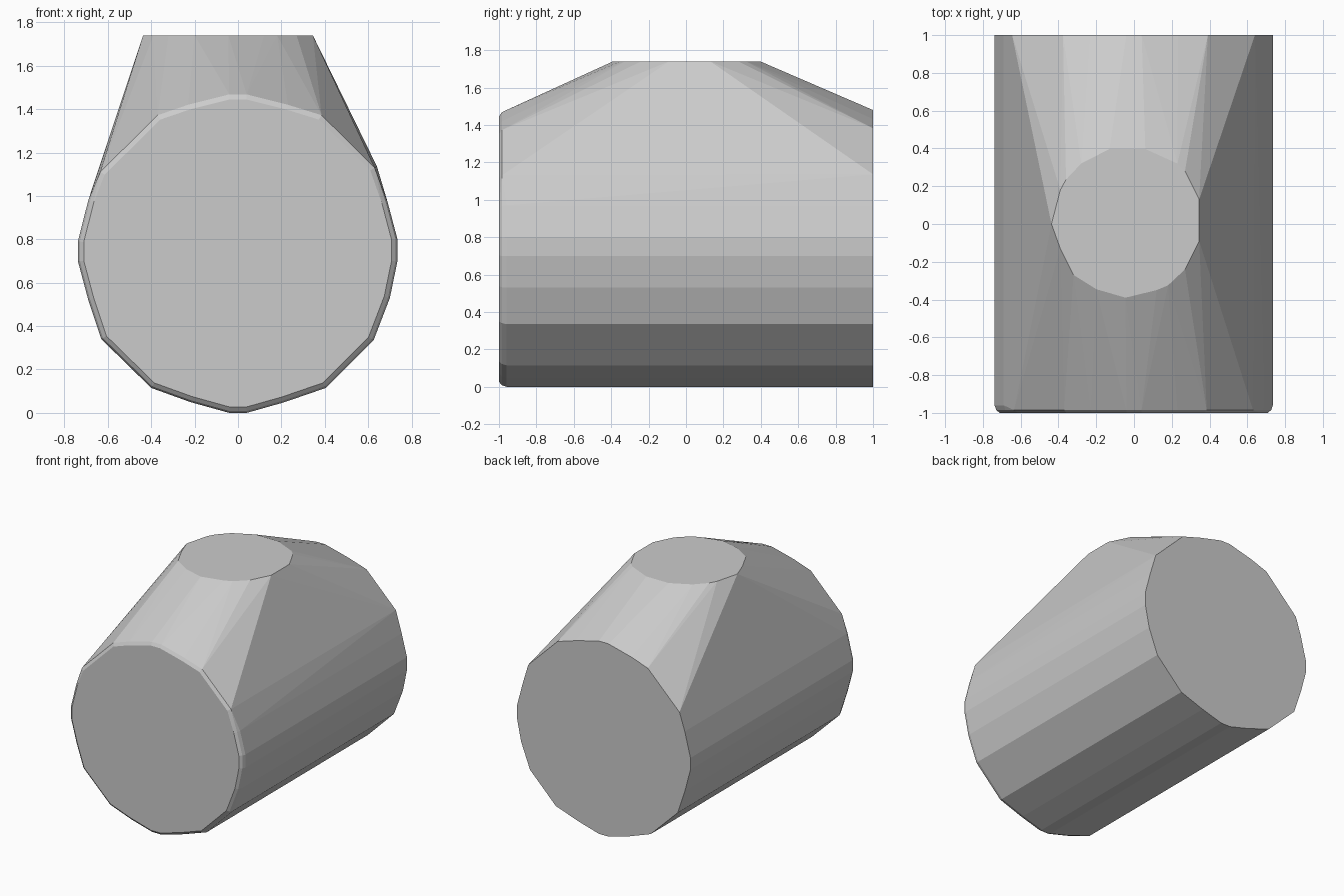
import bpy, bmesh

# Body cross-section (x, z)
body = [(0.04, 1.468), (0.23, 1.42), (0.385, 1.372), (0.63, 1.13), (0.69, 0.97),
        (0.735, 0.80), (0.735, 0.70), (0.70, 0.53), (0.625, 0.335), (0.405, 0.115),
        (0.21, 0.048), (0.04, 0.0), (-0.04, 0.0), (-0.22, 0.05), (-0.40, 0.115),
        (-0.63, 0.34), (-0.69, 0.52), (-0.738, 0.70), (-0.738, 0.79), (-0.69, 0.98),
        (-0.635, 1.11), (-0.37, 1.372), (-0.23, 1.42), (-0.04, 1.468)]

# Flat outline of the raised neck (x, y)
neck = [(-0.437, 0), (-0.39, 0.18), (-0.36, 0.235), (-0.28, 0.32), (-0.13, 0.397),
        (0.06, 0.397), (0.23, 0.32), (0.27, 0.28), (0.345, 0.13), (0.345, -0.09),
        (0.27, -0.24), (0.18, -0.325), (0.12, -0.35), (-0.045, -0.39),
        (-0.20, -0.345), (-0.32, -0.27), (-0.39, -0.13)]

MID = 0.735
bm = bmesh.new()


def ring(y, scale, top_scale):
    """Add a body section; the upper half may scale separately."""
    for x, z in body:
        s = top_scale if z > 1.0 else scale
        bm.verts.new((x * s, y, MID + (z - MID) * s))


ring(-1.0, 0.963, 0.968)    # bevelled front face
ring(-0.985, 0.988, 1.0)    # rounded front rim
ring(-0.96, 1.0, 1.0)
ring(1.0, 1.0, 1.016)       # plain back face
for x, y in neck:           # top of the neck
    bm.verts.new((x, y, 1.74))

# Wrap all sections in one convex skin
hull = bmesh.ops.convex_hull(bm, input=bm.verts[:])
loose = {v for v in hull["geom_interior"] + hull["geom_unused"]
         if isinstance(v, bmesh.types.BMVert) and not v.link_faces}
bmesh.ops.delete(bm, geom=list(loose), context='VERTS')
bmesh.ops.dissolve_limit(bm, angle_limit=0.005, verts=bm.verts[:], edges=bm.edges[:])
bmesh.ops.recalc_face_normals(bm, faces=bm.faces[:])

mesh = bpy.data.meshes.new("tee_body")
bm.to_mesh(mesh)
bm.free()
bpy.context.collection.objects.link(bpy.data.objects.new("tee_body", mesh))
